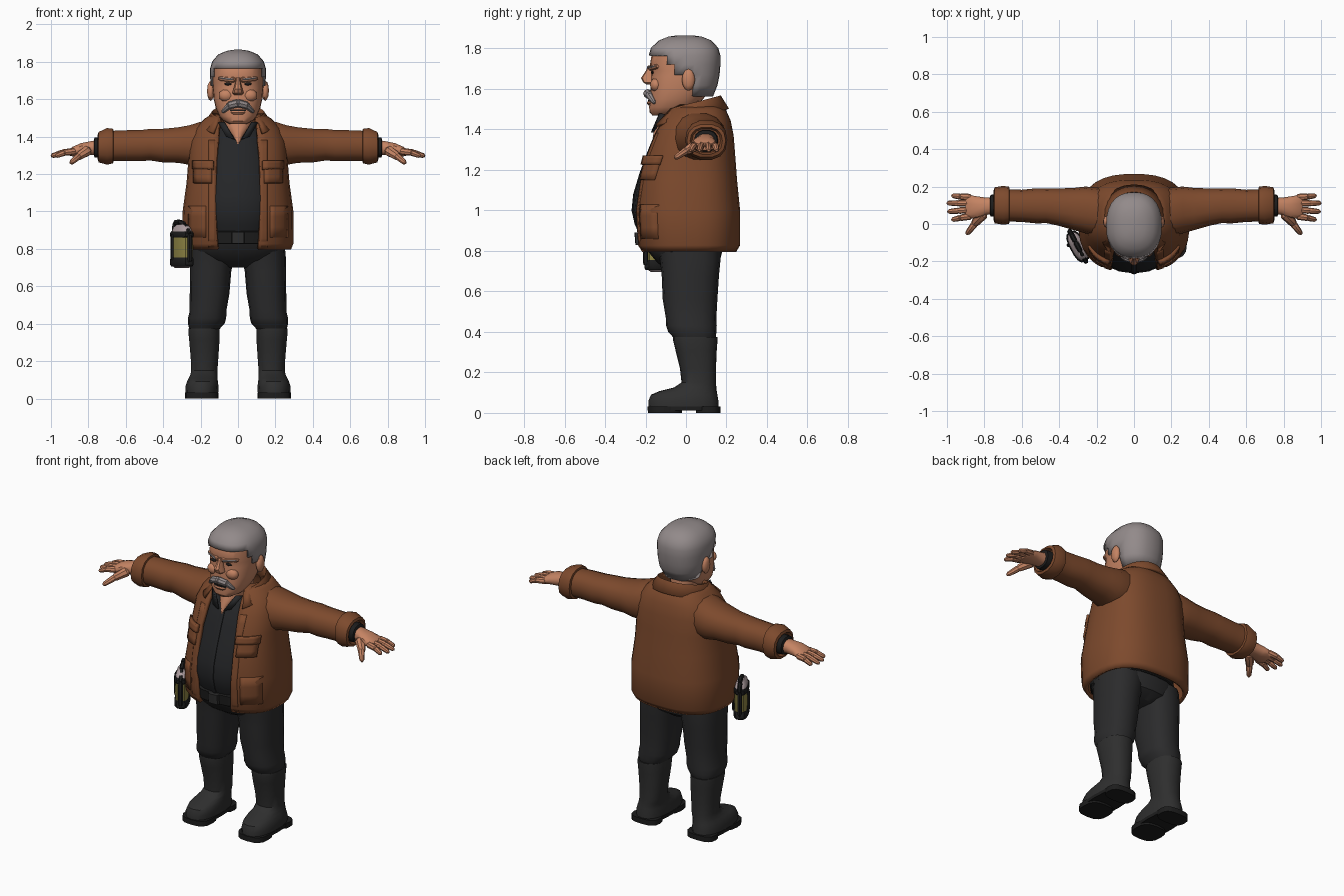
import bpy, bmesh, math
from mathutils import Vector, Matrix


def material(name, r, g, b):
    m = bpy.data.materials.new(name)
    m.diffuse_color = (r, g, b, 1)
    return m


BROWN = material("brown_leather", 0.205, 0.068, 0.026)
SKIN = material("skin", 0.56, 0.23, 0.125)
GREY = material("grey_hair", 0.29, 0.255, 0.255)
SHIRT = material("black_cloth", 0.018, 0.019, 0.021)
TROUSER = material("dark_trousers", 0.024, 0.024, 0.025)
BOOT = material("dark_rubber", 0.028, 0.028, 0.028)
BLACK = material("black_metal", 0.012, 0.012, 0.012)
YELLOW = material("dull_yellow", 0.28, 0.24, 0.06)
PALE = material("pale_grey", 0.42, 0.34, 0.35)


def finish(name, bm, mat, thick=0):
    bmesh.ops.recalc_face_normals(bm, faces=bm.faces[:])
    me = bpy.data.meshes.new(name)
    bm.to_mesh(me)
    bm.free()
    me.materials.append(mat)
    ob = bpy.data.objects.new(name, me)
    bpy.context.collection.objects.link(ob)
    if thick:
        mod = ob.modifiers.new("thickness", 'SOLIDIFY')
        mod.thickness, mod.offset = thick, 0
    return ob


def loft(name, rings, mat, closed=True, thick=0, keep=None):
    """Skin a row of point rings; closed rings are also capped."""
    bm = bmesh.new()
    rows = [[bm.verts.new(p) for p in r] for r in rings]
    n = len(rows[0])
    for a, b in zip(rows, rows[1:]):
        for i in range(n if closed else n - 1):
            j = (i + 1) % n
            bm.faces.new((a[i], a[j], b[j], b[i]))
    if closed:
        bm.faces.new(rows[0])
        bm.faces.new(rows[-1])
    if keep:
        drop = [f for f in bm.faces if not keep(f.calc_center_median())]
        bmesh.ops.delete(bm, geom=drop, context='FACES')
    return finish(name, bm, mat, thick)


def se(v, p):
    return math.copysign(abs(v) ** (2 / p), v)


def zring(z, cx, hw, yf, yb, n=20, p=2.4, start=0):
    """Horizontal ring; a start angle leaves a gap at the front."""
    cy, ry = (yf + yb) / 2, (yb - yf) / 2
    span = 2 * math.pi - 2 * start
    ts = [start + span * i / ((n - 1) if start else n) for i in range(n)]
    return [Vector((cx + hw * se(math.sin(t), p), cy - ry * se(math.cos(t), p), z)) for t in ts]


def xring(x, cy, cz, ry, rz, n=14, p=2.3):
    ts = [2 * math.pi * i / n for i in range(n)]
    return [Vector((x, cy + ry * se(math.cos(t), p), cz + rz * se(math.sin(t), p))) for t in ts]


def body(name, rows, mat, **k):
    return loft(name, [zring(z, 0, hw, yf, yb, **k) for z, hw, yf, yb in rows], mat)


def limb(name, a, b, r0, r1, mat, n=8):
    a, b = Vector(a), Vector(b)
    q = (b - a).to_track_quat('Z', 'Y')
    rings = []
    for f, k in ((0, .7), (.12, 1), (.85, 1), (1, .5)):
        r = (r0 + (r1 - r0) * f) * k
        rings.append([a.lerp(b, f) + q @ Vector((r * math.cos(2 * math.pi * i / n),
                      r * math.sin(2 * math.pi * i / n), 0)) for i in range(n)])
    return loft(name, rings, mat)


def ball(name, c, r, mat):
    bm = bmesh.new()
    bmesh.ops.create_icosphere(bm, subdivisions=2, radius=1,
                               matrix=Matrix.Translation(c) @ Matrix.Diagonal((*r, 1)))
    return finish(name, bm, mat)


# Jacket body: z, half width, front, back, half opening
J = [(.80, .275, -.215, .24, .105), (.83, .287, -.235, .258, .11), (1.0, .287, -.245, .258, .118),
     (1.15, .266, -.225, .243, .118), (1.27, .256, -.195, .234, .115), (1.37, .25, -.155, .226, .105),
     (1.44, .22, -.12, .212, .1), (1.49, .17, -.085, .19, .095), (1.515, .13, -.05, .165, .085)]
P = 2.6
loft("jacket_body", [zring(z, 0, hw, yf, yb, 30, P, math.asin((o / hw) ** (P / 2)))
                     for z, hw, yf, yb, o in J], BROWN, closed=False, thick=.02)


def jacket_y(x, z):
    for a, b in zip(J, J[1:]):
        if z <= b[0]:
            f = (z - a[0]) / (b[0] - a[0])
            hw, yf, yb = (a[i] + (b[i] - a[i]) * f for i in (1, 2, 3))
            k = max(0, 1 - min(1, abs(x) / hw) ** P) ** (1 / P)
            return (yf + yb) / 2 - (yb - yf) / 2 * k


def patch(name, x0, x1, z0, z1, lift, thick=.02, nz=3):
    """Panel that follows the front of the jacket."""
    rows = []
    for j in range(nz + 1):
        z = z0 + (z1 - z0) * j / nz
        xs = [x0 + (x1 - x0) * i / 4 for i in range(5)]
        rows.append([Vector((x, jacket_y(x, z) - lift, z)) for x in xs])
    loft(name, rows, BROWN, closed=False, thick=thick)


# Folded collar
cols = []
for k in range(3):
    hw, zf, dz, yf, yb = ((.115, 1.44, .06, -.10, .15), (.14, 1.485, .075, -.115, .172),
                          (.185, 1.405, .095, -.2, .205))[k]
    ring = zring(1, 0, hw, yf, yb, 21, 2.1, math.radians(44))
    for i, p in enumerate(ring):
        t = math.radians(44) + math.radians(272) * i / 20
        p.z = zf + dz * (1 - math.cos(t)) / 2
    cols.append(ring)
loft("collar", cols, BROWN, closed=False, thick=.016)

# Shirt, belt and trouser seat
S = [(.86, .2, -.215, .18), (.93, .22, -.248, .19), (1.0, .235, -.264, .2), (1.08, .235, -.256, .2),
     (1.18, .22, -.226, .2), (1.3, .2, -.182, .19), (1.4, .16, -.14, .15), (1.45, .11, -.1, .12)]
body("shirt", S, SHIRT, p=2.2)
loft("shirt_placket", [zring(z, 0, .016, yf - .005, yf + .03, 8, 4) for z, _, yf, _ in S[:7]], SHIRT)
body("belt", [(.825, .225, -.228, .19), (.83, .23, -.235, .195), (.89, .23, -.24, .195),
              (.895, .225, -.232, .19)], BLACK)
body("belt_buckle", [(.83, .035, -.25, -.2), (.89, .035, -.255, -.2)], BOOT, n=8, p=6)
body("trouser_seat", [(.70, .07, -.08, .11), (.74, .2, -.14, .165), (.80, .25, -.19, .18),
                      (.86, .235, -.215, .19)], TROUSER)

# Neck and head
body("neck", [(1.36, .01, -.165, 0), (1.42, .05, -.152, .1), (1.46, .08, -.125, .1),
              (1.54, .085, -.1, .09)], SKIN)
body("head", [(1.468, .045, -.165, -.06), (1.485, .08, -.18, .02), (1.51, .1, -.182, .05),
              (1.55, .118, -.178, .085), (1.60, .13, -.176, .12), (1.66, .135, -.173, .145),
              (1.69, .136, -.17, .15), (1.72, .137, -.178, .155), (1.78, .133, -.168, .155),
              (1.82, .1, -.13, .12), (1.84, .05, -.07, .07)], SKIN, n=24)


def hair_area(c):
    return (c.z > 1.765 or (c.z > 1.72 and c.y > -.1) or (c.z > 1.67 and c.y > -.04) or c.y > .03)


H = [(1.565, .105, -.15, .128), (1.62, .135, -.17, .15), (1.67, .14, -.175, .16), (1.72, .143, -.18, .164),
     (1.765, .143, -.178, .164), (1.80, .132, -.168, .154), (1.835, .102, -.13, .122),
     (1.853, .058, -.085, .075), (1.859, .02, -.04, .03)]
loft("hair", [zring(z, 0, hw, yf, yb, 28) for z, hw, yf, yb in H], GREY, thick=.012, keep=hair_area)
body("nose", [(1.622, .02, -.195, -.14), (1.633, .032, -.212, -.14), (1.655, .025, -.222, -.14),
              (1.69, .015, -.198, -.14), (1.715, .013, -.188, -.14)], SKIN, n=10)
body("lower_lip", [(1.518, .03, -.185, -.15), (1.53, .04, -.194, -.15), (1.538, .035, -.19, -.15)], SKIN, n=10)
body("mouth", [(1.537, .045, -.187, -.15), (1.545, .045, -.187, -.15)], BLACK, n=10)

# Lamp hanging at the right hip
A = Matrix.Translation((-.3, -.12, 0)) @ Matrix.Rotation(math.radians(28), 4, 'Z')


def lamp(name, rows, mat):
    loft(name, [[A @ v for v in zring(z, 0, hw, -hl, hl, 14, 2.8)] for z, hw, hl in rows], mat)


lamp("lamp_underside", [(.697, .02, .06), (.71, .036, .08)], PALE)
lamp("lamp_base", [(.706, .038, .084), (.715, .043, .091), (.745, .043, .091), (.755, .039, .086)], BLACK)
lamp("lamp_body", [(.75, .038, .085), (.81, .04, .087), (.87, .038, .085)], YELLOW)
lamp("lamp_band", [(.86, .039, .086), (.866, .043, .091), (.885, .043, .091), (.893, .039, .085)], BLACK)
lamp("lamp_top", [(.89, .037, .082), (.915, .03, .07), (.93, .015, .045)], PALE)
bar = [A @ Vector(v) for v in ((0, -.09, .73), (0, -.088, .88), (0, -.03, .93), (0, .03, .945),
                              (0, .08, .94), (0, .092, .88), (0, .092, .73))]
for a, b in zip(bar, bar[1:]):
    limb("lamp_handle", a, b, .014, .014, BLACK, 6)
for dx in (-.042, .042):
    limb("lamp_bar", A @ Vector((dx, .03, .74)), A @ Vector((dx, .03, .88)), .01, .01, BLACK, 6)

# Paired parts
for s, side in ((1, "left"), (-1, "right")):
    def nm(t):
        return side + "_" + t

    def pt(x, y, z):
        return Vector((s * x, y, z))

    # Sleeve and cuff
    loft(nm("sleeve"), [xring(s * x, *r) for x, *r in (
        (.13, .06, 1.365, .125, .12), (.2, .065, 1.36, .13, .122), (.26, .075, 1.355, .125, .108),
        (.32, .08, 1.355, .113, .097), (.40, .09, 1.352, .1, .092), (.47, .097, 1.357, .092, .086),
        (.52, .097, 1.352, .094, .085), (.6, .097, 1.352, .086, .084), (.69, .1, 1.35, .086, .082))], BROWN)
    loft(nm("cuff"), [xring(s * x, *r) for x, *r in (
        (.665, .1, 1.35, .085, .08), (.668, .1, 1.35, .099, .094), (.7, .1, 1.348, .104, .1),
        (.745, .1, 1.344, .096, .083), (.75, .1, 1.344, .08, .068), (.73, .1, 1.344, .07, .06))], BROWN)
    loft(nm("wristband"), [xring(s * x, *r) for x, *r in (
        (.72, .1, 1.344, .06, .056), (.766, .098, 1.342, .058, .054), (.77, .098, 1.342, .05, .046))], BLACK)
    # Hand
    loft(nm("palm"), [xring(s * x, *r) for x, *r in (
        (.74, .098, 1.342, .045, .042), (.79, .095, 1.338, .046, .038), (.84, .09, 1.332, .058, .034),
        (.885, .092, 1.32, .064, .026), (.9, .092, 1.316, .058, .018))], SKIN)
    for i, (y0, y1, x1) in enumerate(((.042, .022, .975), (.076, .066, .997), (.11, .112, 1.0), (.142, .152, .975))):
        mid = pt((.885 + x1) / 2 + .005, (y0 + y1) / 2, 1.314)
        limb(nm("finger"), pt(.87, y0, 1.322), mid, .019, .017, SKIN)
        limb(nm("finger_tip"), mid.lerp(pt(.87, y0, 1.322), .15), pt(x1, y1, 1.296), .017, .012, SKIN)
    limb(nm("thumb"), pt(.80, .06, 1.328), pt(.86, -.005, 1.29), .03, .021, SKIN)
    limb(nm("thumb_tip"), pt(.85, .003, 1.297), pt(.895, -.055, 1.258), .02, .013, SKIN)

    # Trouser leg
    loft(nm("trouser_leg"), [zring(z, s * cx, hw, yf, yb, 16) for z, cx, hw, yf, yb in (
        (.82, .13, .12, -.14, .17), (.75, .138, .118, -.128, .17), (.68, .146, .11, -.12, .163),
        (.56, .152, .106, -.115, .155), (.47, .16, .098, -.1, .15), (.43, .165, .102, -.098, .152),
        (.40, .17, .098, -.088, .15), (.37, .18, .08, -.06, .148), (.34, .18, .07, -.05, .13))], TROUSER)
    # Boot with sole
    loft(nm("boot"), [zring(z, s * cx, hw, yf, yb, 18) for z, cx, hw, yf, yb in (
        (.025, .193, .088, -.185, .162), (.06, .193, .09, -.186, .16), (.09, .19, .084, -.172, .155),
        (.108, .187, .078, -.13, .152), (.125, .183, .073, -.06, .15), (.15, .18, .071, -.022, .148),
        (.22, .179, .075, -.03, .148), (.31, .18, .082, -.052, .152), (.36, .182, .085, -.064, .156),
        (.375, .182, .084, -.064, .156), (.372, .182, .072, -.05, .142))], BOOT)
    for part, yf, yb, z0 in (("sole", -.19, .165, .012), ("sole_front", -.188, -.02, 0), ("heel", .05, .17, 0)):
        loft(nm(part), [zring(z, s * .193, .09, yf, yb, 16, 2.8) for z in (z0, .032)], BLACK)

    # Jacket panels
    patch(nm("front_band"), s * .122, s * .155, .81, 1.38, .006, .014, 12)
    patch(nm("chest_pocket"), s * .14, s * .232, 1.15, 1.25, .014, .024)
    patch(nm("pocket_flap"), s * .132, s * .238, 1.225, 1.27, .024, .022)
    patch(nm("hip_pocket"), s * .17, s * .262, .86, 1.03, .008, .014)
    # Shirt collar wing
    w = [pt(.018, -.168, 1.385), pt(.062, -.155, 1.40), pt(.072, -.128, 1.478), pt(.105, -.1, 1.475)]
    loft(nm("shirt_collar"), [w[:2], w[2:]], SHIRT, closed=False, thick=.012)

    # Face
    ball(nm("ear"), pt(.146, .012, 1.645), (.02, .033, .054), SKIN)
    ball(nm("eye"), pt(.054, -.167, 1.682), (.02, .007, .008), BLACK)
    limb(nm("brow"), pt(.014, -.178, 1.703), pt(.105, -.14, 1.712), .015, .012, SKIN)
    limb(nm("eyebrow"), pt(.025, -.19, 1.706), pt(.1, -.152, 1.713), .006, .005, GREY, 6)
    ball(nm("cheek"), pt(.062, -.148, 1.62), (.042, .03, .035), SKIN)
    limb(nm("moustache"), pt(-.005, -.192, 1.58), pt(.055, -.178, 1.565), .022, .02, GREY)
    limb(nm("moustache_end"), pt(.042, -.182, 1.57), pt(.085, -.155, 1.53), .02, .01, GREY)

# Smooth shading with sharp creases kept
bpy.ops.object.select_all(action='SELECT')
bpy.context.view_layer.objects.active = bpy.data.objects["head"]
bpy.ops.object.shade_smooth_by_angle(angle=math.radians(35))
